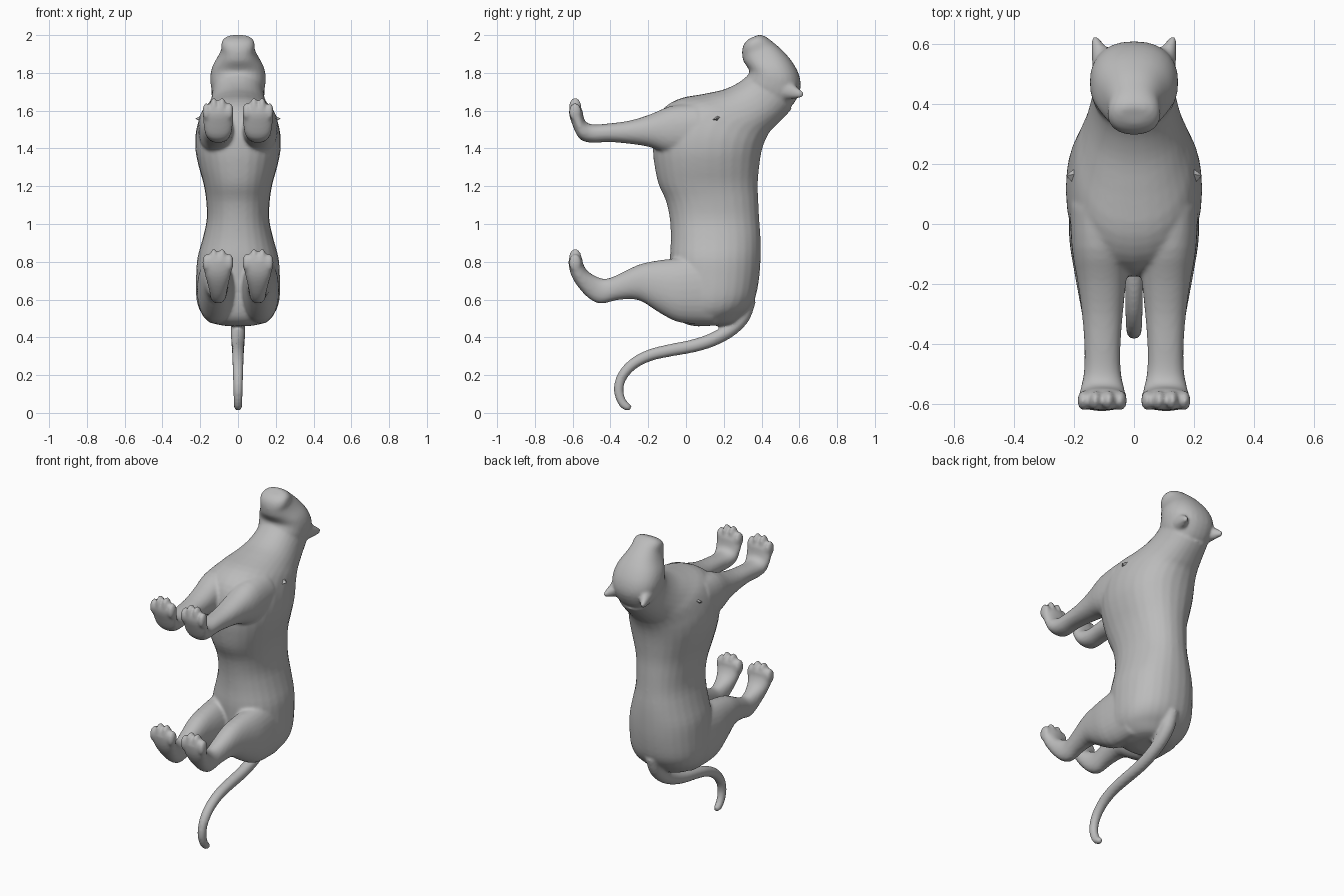
import bpy, bmesh, math
from mathutils import Vector, Matrix

fur = bpy.data.materials.new("grey_fur")
fur.diffuse_color = (0.5, 0.5, 0.5, 1)


def finish(name, bm, smooth=True):
    bmesh.ops.recalc_face_normals(bm, faces=bm.faces)
    for f in bm.faces:
        f.smooth = smooth
    me = bpy.data.meshes.new(name)
    bm.to_mesh(me)
    bm.free()
    me.materials.append(fur)
    ob = bpy.data.objects.new(name, me)
    bpy.context.collection.objects.link(ob)
    return ob


def spline(a, b, c, d, t):
    return 0.5 * (2*b + (c - a)*t + (2*a - 5*b + 4*c - d)*t*t + (3*b - a - 3*c + d)*t**3)


def loft(bm, rings, side=1, power=2.2, steps=3, n=28):
    """Closed skin through rings (front y, z, back y, z, centre x, half width)."""
    fine = []
    for i in range(len(rings) - 1):
        ks = [max(0, i - 1), i, i + 1, min(len(rings) - 1, i + 2)]
        for s in range(steps):
            fine.append([spline(*q, s / steps) for q in zip(*[rings[k] for k in ks])])
    fine.append(rings[-1])
    loops = []
    for fy, fz, by, bz, cx, hw in fine:
        loop = []
        for j in range(n):
            a = 2 * math.pi * j / n
            c, s = math.cos(a), math.sin(a)
            c = math.copysign(abs(c) ** (2 / power), c)
            s = math.copysign(abs(s) ** (2 / power), s)
            loop.append(bm.verts.new((side * (cx + hw * s), (fy + by) / 2 + c * (fy - by) / 2,
                                      (fz + bz) / 2 + c * (fz - bz) / 2)))
        loops.append(loop)
    for p, q in zip(loops, loops[1:]):
        for j in range(n):
            k = (j + 1) % n
            bm.faces.new((p[j], p[k], q[k], q[j]))
    bm.faces.new(loops[0])
    bm.faces.new(loops[-1][::-1])


def ball(bm, loc, size, tilt=0):
    m = Matrix.Translation(loc) @ Matrix.Rotation(tilt, 4, 'X') @ Matrix.Diagonal((*size, 1))
    bmesh.ops.create_uvsphere(bm, u_segments=20, v_segments=14, radius=1, matrix=m)


body = bmesh.new()

# Torso, rump to shoulders, then neck
loft(body, [(a, z, b, z2, 0, w) for a, z, b, z2, w in [
    (0.06, .458, .20, .465, .07), (0.00, .47, .255, .48, .13), (-.04, .50, .30, .52, .178),
    (-.06, .55, .34, .56, .208), (-.07, .62, .37, .62, .222), (-.08, .72, .388, .72, .222),
    (-.085, .82, .395, .82, .215), (-.08, .92, .395, .92, .188), (-.085, 1.02, .388, 1.02, .166),
    (-.105, 1.12, .383, 1.12, .168), (-.145, 1.21, .38, 1.21, .182), (-.165, 1.30, .387, 1.30, .207),
    (-.175, 1.39, .397, 1.37, .224), (-.17, 1.50, .41, 1.42, .226), (-.13, 1.60, .425, 1.455, .214),
    (-.04, 1.662, .445, 1.49, .195), (.09, 1.688, .47, 1.515, .170), (.20, 1.712, .50, 1.545, .152),
    (.28, 1.75, .53, 1.575, .140), (.33, 1.79, .56, 1.61, .135)]])

# Head and muzzle
loft(body, [(a, z, b, z2, 0, w) for a, z, b, z2, w in [
    (.33, 1.72, .51, 1.60, .10), (.32, 1.765, .565, 1.63, .135), (.332, 1.795, .605, 1.71, .146),
    (.335, 1.81, .60, 1.785, .145), (.325, 1.83, .565, 1.855, .132), (.305, 1.86, .515, 1.915, .105),
    (.298, 1.89, .47, 1.955, .089), (.298, 1.925, .435, 1.983, .088), (.31, 1.958, .41, 1.997, .076),
    (.335, 1.982, .39, 2.003, .045)]], power=2.3)

# Ears
for s in (-1, 1):
    direction = Vector((s * .35, .9, -.25))
    m = (Matrix.Translation((s * .115, .575, 1.695)) @ direction.to_track_quat('Z', 'Y').to_matrix().to_4x4()
         @ Matrix.Diagonal((.8, 1, 1, 1)))
    bmesh.ops.create_cone(body, cap_ends=True, segments=20, radius1=.055, radius2=.014, depth=.10, matrix=m)

# Legs: upper edge and lower edge in profile, centre x, half width
front_leg = [(.05, 1.64, .10, 1.36, .115, .10), (-.08, 1.625, -.08, 1.37, .112, .095),
             (-.19, 1.58, -.19, 1.407, .107, .081), (-.30, 1.547, -.30, 1.425, .105, .068),
             (-.41, 1.532, -.41, 1.434, .105, .060), (-.49, 1.527, -.50, 1.43, .105, .062),
             (-.53, 1.54, -.565, 1.452, .105, .073), (-.543, 1.57, -.603, 1.53, .105, .080),
             (-.548, 1.60, -.62, 1.59, .105, .079), (-.565, 1.627, -.61, 1.625, .105, .065)]
hind_leg = [(.10, .85, .15, .47, .115, .10), (-.05, .82, -.03, .478, .118, .098),
            (-.15, .807, -.14, .53, .115, .086), (-.25, .785, -.25, .597, .112, .070),
            (-.35, .737, -.36, .598, .108, .055), (-.42, .71, -.45, .578, .105, .046),
            (-.47, .72, -.515, .607, .105, .049), (-.52, .75, -.575, .672, .106, .062),
            (-.545, .79, -.61, .735, .107, .075), (-.55, .82, -.622, .80, .107, .079),
            (-.565, .837, -.61, .835, .107, .065)]
for s in (-1, 1):
    for leg, top in ((front_leg, 1.667), (hind_leg, .868)):
        loft(body, leg, side=s)
        # Toes
        for dx, drop in ((-.062, .028), (-.022, 0), (.022, 0), (.062, .028)):
            ball(body, (s * (.106 + dx), -.587, top - .045 - drop), (.0205, .034, .047))

# Tail
path = [(.33, .60), (.30, .51), (.24, .445), (.15, .392), (.04, .355), (-.10, .328), (-.20, .302),
        (-.285, .255), (-.34, .19), (-.357, .12), (-.34, .06), (-.315, .033), (-.292, .022)]
rings = []
for i, (y, z) in enumerate(path):
    t = Vector(path[min(i + 1, len(path) - 1)]) - Vector(path[max(i - 1, 0)])
    t.normalize()
    r = .042 - .0018 * i if i < len(path) - 1 else .014
    rings.append((y - t.y * r, z + t.x * r, y + t.y * r, z - t.x * r, 0, r))
loft(body, rings, power=2, n=18)

# Fuse everything into one smooth skin
cat = finish("big_cat_body", body)
remesh = cat.modifiers.new("fuse", 'REMESH')
remesh.mode = 'VOXEL'
remesh.voxel_size = .009
remesh.use_smooth_shade = True
soften = cat.modifiers.new("soften", 'SMOOTH')
soften.factor = .5
soften.iterations = 7

# Eyes and faceted shoulder shards
for s, label in ((-1, "left"), (1, "right")):
    bm = bmesh.new()
    ball(bm, (s * .077, .49, 1.874), (.018, .018, .018))
    finish(label + "_eye", bm)
    for name, y, z, ly, lz, base, tip in (("large", .152, 1.558, .052, .028, .17, .226),
                                          ("small", .235, 1.510, .030, .020, .155, .20)):
        bm = bmesh.new()
        rim = [bm.verts.new((s * base, y + a * ly, z + b * lz))
               for a, b in ((-1, -.6), (.35, -1), (1, .6), (.3, 1))]
        apex = bm.verts.new((s * tip, y + .01, z))
        bm.faces.new(rim)
        for i in range(4):
            bm.faces.new((rim[i], rim[(i + 1) % 4], apex))
        finish(label + "_" + name + "_shard", bm, smooth=False)
